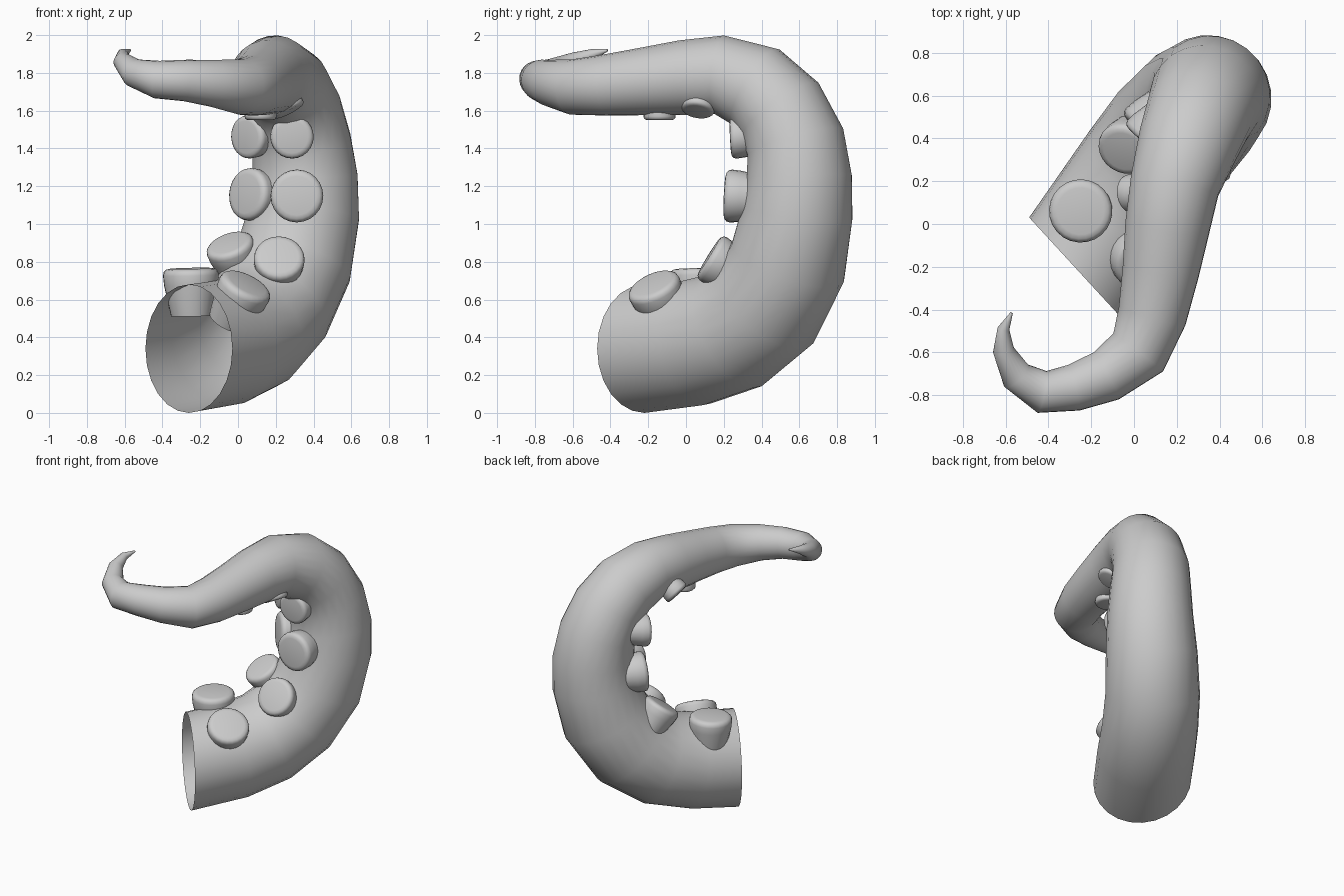
import bpy, bmesh, math
from mathutils import Vector

if "Cube" in bpy.data.objects:
    bpy.data.objects.remove(bpy.data.objects["Cube"])

# Centreline of the tentacle: x, y, z, radius
PATH = [
    (-.26, -.22, .34, .34), (-.075, .04, .37, .335), (.065, .25, .435, .33),
    (.185, .42, .57, .325), (.295, .54, .80, .315), (.35, .59, 1.06, .295),
    (.355, .60, 1.25, .28), (.335, .58, 1.43, .265), (.30, .50, 1.60, .25),
    (.25, .37, 1.725, .235), (.19, .18, 1.79, .21), (.155, -.02, 1.775, .198),
    (.125, -.22, 1.755, .18), (.085, -.43, 1.735, .162), (.02, -.60, 1.725, .147),
    (-.13, -.71, 1.745, .125), (-.28, -.765, 1.76, .11), (-.43, -.785, 1.765, .1),
    (-.55, -.71, 1.80, .076), (-.61, -.59, 1.86, .05), (-.61, -.49, 1.90, .028),
    (-.572, -.415, 1.92, .006)]
PTS = [Vector(p[:3]) for p in PATH]
SIDES = 24


def finish(bm, name, angle):
    bmesh.ops.recalc_face_normals(bm, faces=bm.faces)
    me = bpy.data.meshes.new(name)
    bm.to_mesh(me)
    bm.free()
    ob = bpy.data.objects.new(name, me)
    bpy.context.collection.objects.link(ob)
    bpy.ops.object.select_all(action='DESELECT')
    ob.select_set(True)
    bpy.context.view_layer.objects.active = ob
    bpy.ops.object.shade_smooth_by_angle(angle=math.radians(angle))
    return ob


def skin(bm, rings):
    for r0, r1 in zip(rings, rings[1:]):
        for k in range(SIDES):
            n = (k + 1) % SIDES
            bm.faces.new((r0[k], r0[n], r1[n], r1[k]))
    bm.faces.new(rings[-1])


# Tapering arm, open at the base
bm = bmesh.new()
rings = []
tan = Vector((.74, .68, 0)).normalized()
u = Vector((0, 0, 1))
for i, p in enumerate(PTS):
    if 0 < i < len(PTS) - 1:
        new = ((PTS[i + 1] - p).normalized() + (p - PTS[i - 1]).normalized()).normalized()
    elif i:
        new = (p - PTS[i - 1]).normalized()
    else:
        new = tan
    u = tan.rotation_difference(new) @ u
    tan = new
    v = tan.cross(u)
    ring = []
    for k in range(SIDES):
        a = 2 * math.pi * k / SIDES
        ring.append(bm.verts.new(p + PATH[i][3] * (math.cos(a) * u + math.sin(a) * v)))
    rings.append(ring)
skin(bm, rings)
finish(bm, "tentacle_arm", 60)

# Suckers in two rows: centre of the outer face, radius, facing direction
SUCKERS = [
    ((-.25, .06, .765), .148, (-.02, -.03, 1)), ((.05, -.18, .685), .145, (.42, -.38, .82)),
    ((-.05, .34, .90), .13, (-.3, -.45, .82)), ((.22, .12, .83), .135, (.05, -.82, .5)),
    ((.04, .42, 1.16), .14, (-.68, -.7, .08)), ((.31, .205, 1.15), .14, (-.05, -1, .05)),
    ((.04, .39, 1.46), .115, (-.65, -.75, -.05)), ((.285, .235, 1.46), .115, (-.03, -1, -.05)),
    ((-.03, .14, 1.65), .09, (-.7, -.1, -.6)), ((.275, .06, 1.595), .09, (.45, -.15, -.85)),
    ((.12, -.14, 1.55), .085, (0, 0, -1))]
# Side profile: fraction of radius, depth below the face in radii
PROFILE = [(.74, 0), (.88, .03), (.97, .11), (1, .24), (.97, .6), (.74, 1.7)]
for j, (pos, r, facing) in enumerate(SUCKERS):
    top = Vector(pos)
    q = Vector(facing).to_track_quat('Z', 'Y')
    bm = bmesh.new()
    loops = [[bm.verts.new(top + q @ Vector((
        r * f * math.cos(2 * math.pi * k / SIDES),
        r * f * math.sin(2 * math.pi * k / SIDES), -r * d)))
        for k in range(SIDES)] for f, d in PROFILE]
    skin(bm, loops)
    bm.faces.new(loops[0])
    finish(bm, f"sucker_{j + 1}", 50)
